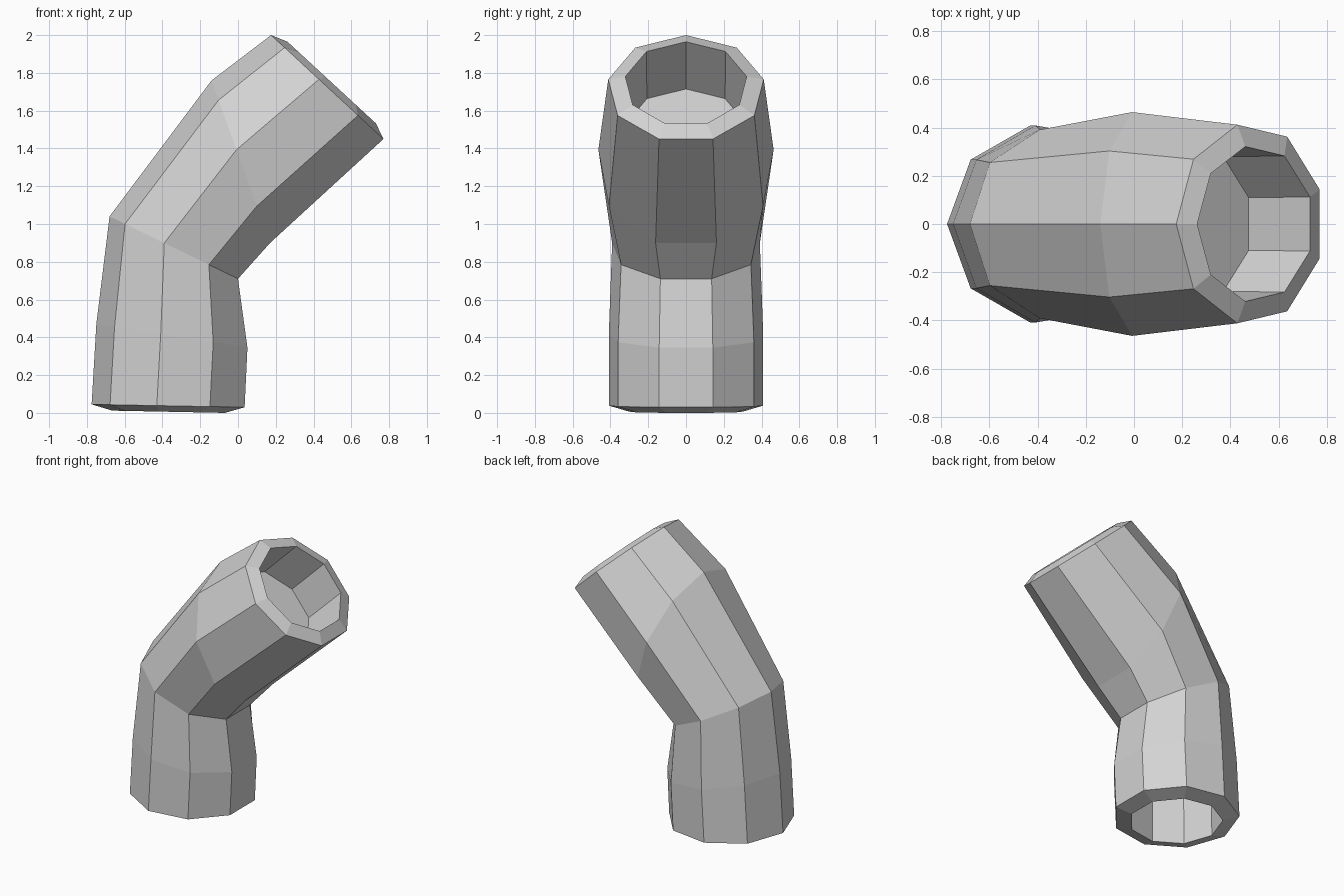
import bpy
import bmesh
import math

SIDES = 9

cube = bpy.data.objects.get("Cube")
if cube:
    bpy.data.objects.remove(cube, do_unlink=True)

grey = bpy.data.materials.new("light grey")
grey.use_nodes = True
colour = (0.65, 0.65, 0.65, 1)
grey.diffuse_color = colour
grey.node_tree.nodes["Principled BSDF"].inputs["Base Color"].default_value = colour


def add_ring(bm, outer, inner, radius):
    """Nine-sided ring from the outer-bend corner to the inner-bend flat, both (x, z)."""
    ring = []
    for k in range(SIDES):
        angle = math.tau * k / SIDES
        t = (1 - math.cos(angle)) / (1 + math.cos(math.pi / SIDES))
        x = outer[0] + (inner[0] - outer[0]) * t
        z = outer[1] + (inner[1] - outer[1]) * t
        ring.append(bm.verts.new((x, radius * math.sin(angle), z)))
    return ring


# Outer bend point, inner bend point, radius: lower socket, sleeve, upper socket
sections = [
    ((-0.66, 0.36), (-0.07, 0.35), 0.306),   # lower socket floor
    ((-0.665, 0.012), (-0.07, 0.0), 0.306),  # lower opening
    ((-0.775, 0.045), (0.035, 0.03), 0.415),  # lower rim
    ((-0.75, 0.47), (0.05, 0.345), 0.415),   # below the bend
    ((-0.68, 1.04), (0.0, 0.71), 0.397),     # bend
    ((-0.14, 1.76), (0.17, 0.90), 0.471),    # bulge
    ((0.175, 2.0), (0.77, 1.45), 0.418),     # upper rim
    ((0.262, 1.965), (0.73, 1.533), 0.326),  # upper opening
    ((0.012, 1.715), (0.475, 1.287), 0.322),  # upper socket floor
]

# Bent sleeve skinned ring by ring
bm = bmesh.new()
rings = [add_ring(bm, *section) for section in sections]
for low, high in zip(rings, rings[1:]):
    for k in range(SIDES):
        n = (k + 1) % SIDES
        bm.faces.new((low[k], low[n], high[n], high[k]))

# Socket floors
bm.faces.new(rings[0])
bm.faces.new(rings[-1])
bmesh.ops.recalc_face_normals(bm, faces=bm.faces)

mesh = bpy.data.meshes.new("bent_sleeve")
bm.to_mesh(mesh)
bm.free()
mesh.materials.append(grey)
sleeve = bpy.data.objects.new("bent_sleeve", mesh)
bpy.context.collection.objects.link(sleeve)
